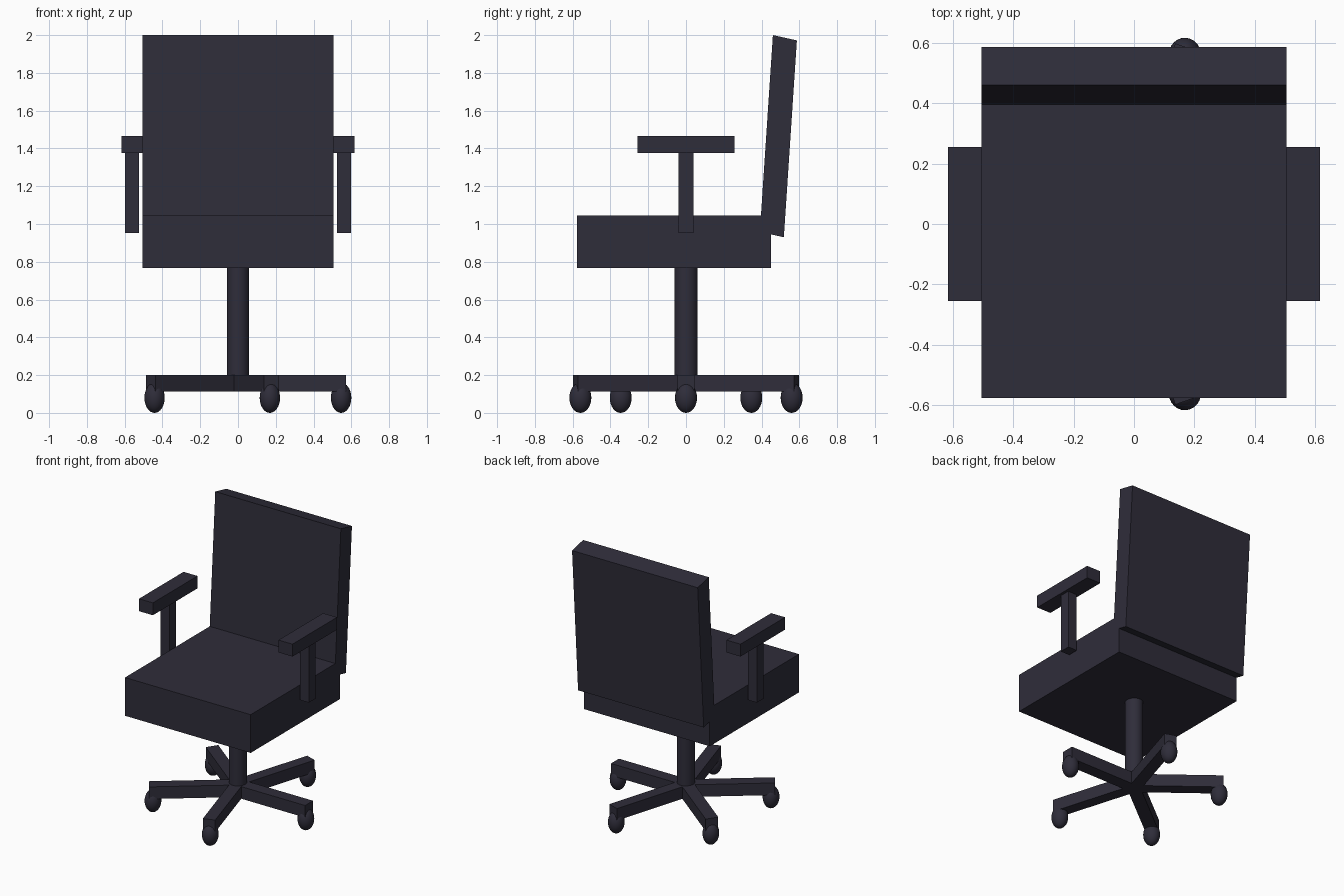
import bpy, bmesh, math
from mathutils import Matrix, Vector

if "Cube" in bpy.data.objects:
    bpy.data.objects.remove(bpy.data.objects["Cube"])

mat = bpy.data.materials.new("dark charcoal")
mat.diffuse_color = (0.028, 0.026, 0.042, 1)
mat.use_nodes = True
mat.node_tree.nodes["Principled BSDF"].inputs["Base Color"].default_value = mat.diffuse_color

SY = 1.077  # the base is slightly stretched front to back
STRETCH = Matrix.Diagonal((1, SY, 1, 1))


def finish(name, bm, smooth=False):
    bmesh.ops.recalc_face_normals(bm, faces=bm.faces)
    for f in bm.faces:
        f.smooth = smooth
    me = bpy.data.meshes.new(name)
    bm.to_mesh(me)
    bm.free()
    me.materials.append(mat)
    ob = bpy.data.objects.new(name, me)
    bpy.context.collection.objects.link(ob)
    return ob


def box(name, lo, hi, matrix=Matrix()):
    lo, hi = Vector(lo), Vector(hi)
    size = hi - lo
    bm = bmesh.new()
    bmesh.ops.create_cube(bm, size=1, matrix=matrix @ Matrix.Translation((lo + hi) / 2)
                          @ Matrix.Diagonal((*size, 1)))
    return finish(name, bm)


# Seat cushion
box("seat", (-0.505, -0.576, 0.767), (0.505, 0.449, 1.045))

# Leaning backrest: side profile extruded across the width
bm = bmesh.new()
profile = [(0.460, 2.0), (0.587, 1.972), (0.518, 0.930), (0.391, 0.958)]
face = bm.faces.new([bm.verts.new((-0.505, y, z)) for y, z in profile])
ext = bmesh.ops.extrude_face_region(bm, geom=[face])["geom"]
bmesh.ops.translate(bm, vec=(1.01, 0, 0),
                    verts=[v for v in ext if isinstance(v, bmesh.types.BMVert)])
finish("backrest", bm)

# Armrests and their posts
for side, s in (("left", -1), ("right", 1)):
    c = 0.561 * s
    box(side + "_armrest", (c - 0.056, -0.256, 1.375), (c + 0.056, 0.256, 1.465))
    box(side + "_armrest_post", (c - 0.036, -0.039, 0.952), (c + 0.036, 0.039, 1.38))

# Central column
bm = bmesh.new()
bmesh.ops.create_cone(bm, cap_ends=True, segments=32, radius1=0.059, radius2=0.059, depth=0.62,
                      matrix=Matrix.Translation((0, 0, 0.47)) @ Matrix.Diagonal((1, 1.04, 1, 1)))
column = finish("column", bm)
for f in column.data.polygons:
    f.use_smooth = abs(f.normal.z) < 0.5

# Five-star base with casters
for i in range(5):
    turn = STRETCH @ Matrix.Rotation(math.radians(72 * i), 4, 'Z')
    box(f"base_leg_{i + 1}", (0, -0.042, 0.112), (0.571, 0.042, 0.2), turn)
    bm = bmesh.new()
    bmesh.ops.create_uvsphere(bm, u_segments=24, v_segments=16, radius=1, matrix=turn
                              @ Matrix.Translation((0.546, 0, 0.08))
                              @ Matrix.Diagonal((0.054, 0.054, 0.08, 1)))
    finish(f"caster_{i + 1}", bm, True)
